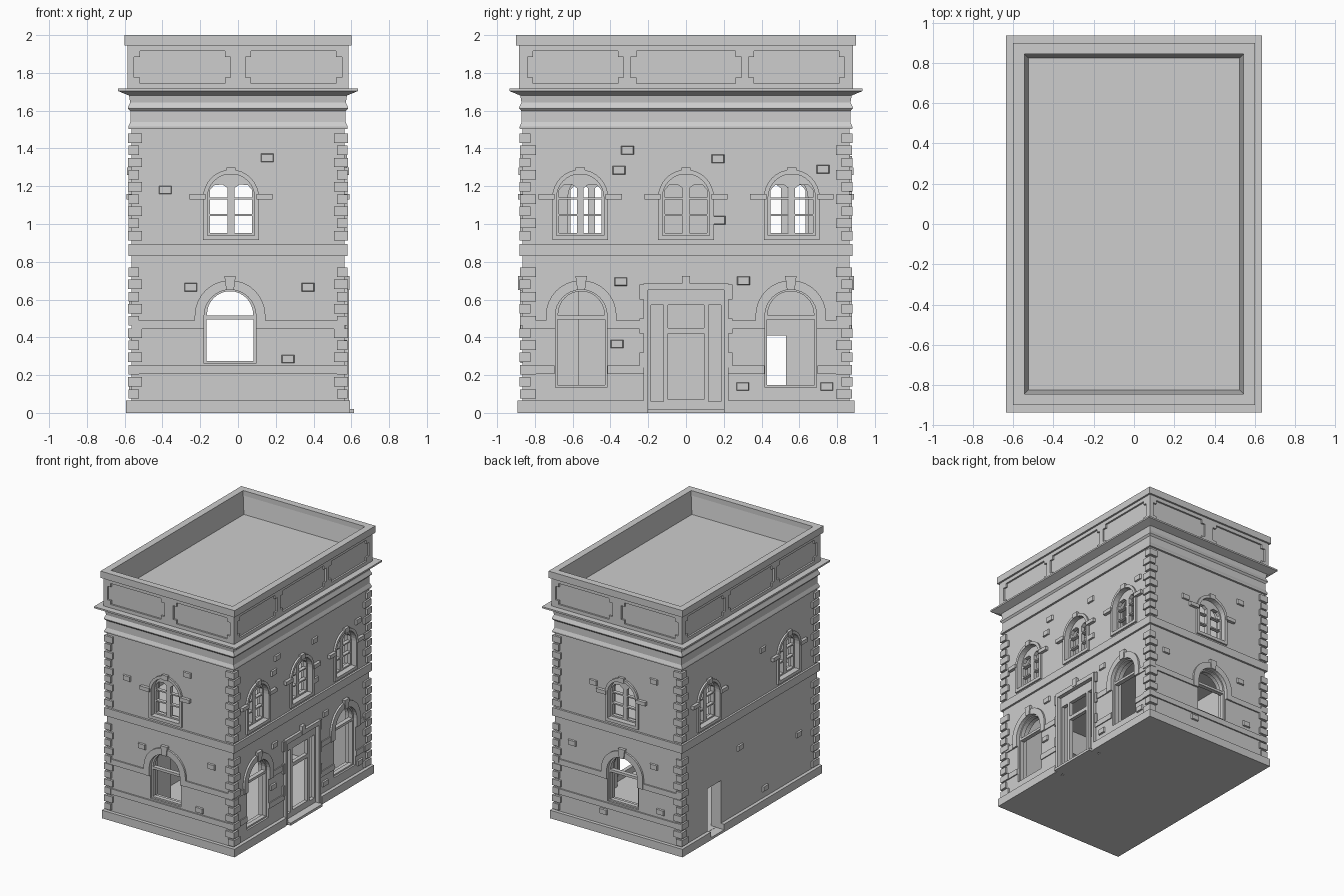
import bpy
import bmesh
import math
from mathutils import Matrix, Vector

if "Cube" in bpy.data.objects:
    bpy.data.objects.remove(bpy.data.objects["Cube"])

HALF_X, HALF_Y = 0.565, 0.865
WALL = 0.09
GREY = (0.61, 0.61, 0.61, 1)

stone = bpy.data.materials.new("grey stone")
stone.use_nodes = True
stone.diffuse_color = GREY
stone.node_tree.nodes["Principled BSDF"].inputs["Base Color"].default_value = GREY

# Each side: direction of u along the wall, outward normal, distance from centre
SIDES = {
    "front": (Vector((1, 0, 0)), Vector((0, -1, 0)), HALF_Y),
    "right": (Vector((0, 1, 0)), Vector((1, 0, 0)), HALF_X),
    "back": (Vector((-1, 0, 0)), Vector((0, 1, 0)), HALF_Y),
    "left": (Vector((0, -1, 0)), Vector((-1, 0, 0)), HALF_X),
}


def side_matrix(side, out):
    u, n, dist = SIDES[side]
    rot = Matrix((u, Vector((0, 0, 1)), n)).transposed().to_4x4()
    return Matrix.Translation(n * (dist + out)) @ rot


def add_object(name, mesh):
    mesh.materials.clear()
    mesh.materials.append(stone)
    obj = bpy.data.objects.new(name, mesh)
    bpy.context.collection.objects.link(obj)
    return obj


def plate(name, side, loops, inner, outer):
    """Flat plate on one side: first loop is the outline, the rest are holes."""
    curve = bpy.data.curves.new(name, "CURVE")
    curve.dimensions = "2D"
    curve.fill_mode = "BOTH"
    curve.extrude = (outer - inner) / 2
    for loop in loops:
        spline = curve.splines.new("POLY")
        spline.points.add(len(loop) - 1)
        for point, (u, z) in zip(spline.points, loop):
            point.co = (u, z, 0, 1)
        spline.use_cyclic_u = True
        spline.use_smooth = False
    temp = bpy.data.objects.new(name + " curve", curve)
    bpy.context.collection.objects.link(temp)
    graph = bpy.context.evaluated_depsgraph_get()
    mesh = bpy.data.meshes.new_from_object(temp.evaluated_get(graph))
    bpy.data.objects.remove(temp)
    mesh.transform(side_matrix(side, (inner + outer) / 2))
    return add_object(name, mesh)


def box(name, low, high, matrix=Matrix(), taper=1):
    bm = bmesh.new()
    bmesh.ops.create_cube(bm, size=1)
    low, high = Vector(low), Vector(high)
    for v in bm.verts:
        if v.co.z > 0:
            v.co.xy *= taper
        v.co = (low + high) / 2 + v.co * (high - low)
    bm.transform(matrix)
    mesh = bpy.data.meshes.new(name)
    bm.to_mesh(mesh)
    bm.free()
    return add_object(name, mesh)


def ring(name, profile):
    """Moulding swept round the building; profile is (outward offset, z)."""
    bm = bmesh.new()
    loops = []
    for o, z in profile:
        x, y = HALF_X + o, HALF_Y + o
        loops.append([bm.verts.new(c) for c in ((-x, -y, z), (x, -y, z), (x, y, z), (-x, y, z))])
    for a, b in zip(loops, loops[1:] + loops[:1]):
        for i in range(4):
            j = (i + 1) % 4
            bm.faces.new((a[i], a[j], b[j], b[i]))
    bmesh.ops.recalc_face_normals(bm, faces=bm.faces)
    mesh = bpy.data.meshes.new(name)
    bm.to_mesh(mesh)
    bm.free()
    return add_object(name, mesh)


def rect(u0, u1, z0, z1):
    return [(u0, z0), (u1, z0), (u1, z1), (u0, z1)]


def arc(c, r, spring, steps=16):
    return [(c + r * math.cos(math.pi * i / steps), spring + r * math.sin(math.pi * i / steps))
            for i in range(steps + 1)]


def arch(c, r, z0, spring):
    return [(c - r, z0), (c + r, z0)] + arc(c, r, spring)


def notched(u0, u1, z0, z1, n=0.03):
    return [(u0 + n, z0), (u1 - n, z0), (u1 - n, z0 + n), (u1, z0 + n), (u1, z1 - n), (u1 - n, z1 - n),
            (u1 - n, z1), (u0 + n, z1), (u0 + n, z1 - n), (u0, z1 - n), (u0, z0 + n), (u0 + n, z0 + n)]


def upper_window(side, c):
    spring = 1.14
    plate(side + " upper window surround", side,
          [arch(c, 0.148, 0.915, spring), arch(c, 0.125, 0.94, spring)], -0.02, 0.015)
    panes = []
    for s in (-1, 1):
        a, b = c + s * 0.018, c + s * 0.112
        panes += [rect(a, b, 0.952, 1.042), rect(a, b, 1.053, 1.13)]
        panes.append([(a, 1.14), (b, 1.14), (b, 1.18), (c + s * 0.09, 1.205), (c + s * 0.045, 1.21), (a, 1.19)])
        ends = sorted((c + s * 0.135, c + s * 0.22))
        plate(side + " impost", side, [rect(*ends, 1.13, 1.16)], 0, 0.025)
    plate(side + " upper window frame", side, [arch(c, 0.127, 0.93, spring)] + panes, -0.06, -0.03)
    plate(side + " upper keystone", side, [rect(c - 0.025, c + 0.025, 1.26, 1.3)], -0.01, 0.022)
    return arch(c, 0.125, 0.94, spring)


def lower_window(side, c, z0):
    spring, r = 0.515, 0.137
    hood = [(c + 0.187, 0.49)] + arc(c, 0.187, spring) + [(c - 0.187, 0.49), (c - 0.187, 0.445), (c - r, 0.445)]
    hood += arc(c, r, spring)[::-1] + [(c + r, 0.445), (c + 0.187, 0.445)]
    plate(side + " window hood", side, [hood], -0.02, 0.015)
    plate(side + " lower window frame", side,
          [arch(c, r, z0, spring), rect(c - 0.125, c + 0.125, z0 + 0.012, 0.495), arch(c, 0.122, 0.515, 0.522)],
          -0.05, -0.015)
    key = [(c - 0.02, 0.65), (c + 0.02, 0.65), (c + 0.03, 0.725), (c - 0.03, 0.725)]
    plate(side + " lower keystone", side, [key], -0.01, 0.024)
    return arch(c, r, z0, spring)


def strips(name, side, z0, z1, spans, out):
    for a, b in spans:
        plate(side + " " + name, side, [rect(a, b, z0, z1)], -0.08, out)


# Walls with window and door openings
openings = {
    "front": [upper_window("front", -0.037), lower_window("front", -0.042, 0.262)],
    "back": [upper_window("back", 0.037), lower_window("back", 0.042, 0.262)],
    "right": [upper_window("right", c) for c in (-0.56, 0, 0.56)]
    + [lower_window("right", c, 0.135) for c in (-0.555, 0.555)] + [rect(-0.2, 0.2, 0.02, 0.65)],
    "left": [upper_window("left", c) for c in (-0.52, 0.5)] + [rect(-0.53, -0.36, 0.02, 0.41)],
}
for side, holes in openings.items():
    half = HALF_X if side in ("front", "back") else HALF_Y - WALL
    plate(side + " wall", side, [rect(-half, half, 0.01, 1.71)] + holes, -WALL, 0)

# Entrance on the right side
plate("door surround", "right", [[(0.2, 0), (0.225, 0), (0.225, 0.685), (-0.225, 0.685), (-0.225, 0),
                                  (-0.2, 0), (-0.2, 0.65), (0.2, 0.65)]], -0.03, 0.022)
plate("door frame", "right", [rect(-0.2, 0.2, 0.02, 0.65), rect(-0.095, 0.095, 0.07, 0.42),
                              rect(-0.095, 0.095, 0.45, 0.57), rect(-0.185, -0.12, 0.06, 0.57),
                              rect(0.12, 0.185, 0.06, 0.57)], -0.04, -0.01)
plate("door keystone", "right", [rect(-0.02, 0.02, 0.66, 0.725)], 0, 0.026)
for s in (-1, 1):
    for z in (0.24, 0.42, 0.6):
        ends = sorted((s * 0.21, s * 0.245))
        plate("door jamb block", "right", [rect(*ends, z, z + 0.08)], 0, 0.015)
box("door step", (0.5, -0.205, 0), (0.615, 0.205, 0.02))
box("side door threshold", (-0.593, 0.36, 0), (-0.5, 0.53, 0.02))

# Plinth, left open at the two doors
wide = HALF_X + 0.028
plinth_spans = {
    "front": [(-wide, wide)],
    "back": [(-wide, wide)],
    "right": [(-HALF_Y, -0.225), (0.225, HALF_Y)],
    "left": [(-HALF_Y, -0.53), (-0.36, HALF_Y)],
}
for side, spans in plinth_spans.items():
    strips("plinth", side, 0, 0.065, spans, 0.028)

# Floors, inner corner room and roof deck
box("ground floor", (-0.52, -0.82, 0), (0.52, 0.82, 0.022))
box("upper floor", (-0.5, -0.8, 0.84), (0.5, 0.8, 0.88))
box("corner room", (-0.5, -0.79, 0.02), (-0.2, -0.57, 0.85))
box("roof deck", (-0.55, -0.85, 1.76), (0.55, 0.85, 1.82))

# String courses
ring("middle band", [(-0.02, 0.83), (0.016, 0.83), (0.016, 0.895), (-0.02, 0.895)])
for side, c in (("front", -0.042), ("back", 0.042)):
    strips("string course", side, 0.445, 0.49, [(-HALF_X, c - 0.187), (c + 0.187, HALF_X)], 0.011)
    strips("string course", side, 0.205, 0.25, [(-HALF_X, HALF_X)], 0.011)
for z, gap in ((0.445, 0.187), (0.205, 0.14)):
    spans = [(0.225, 0.555 - gap), (0.555 + gap, HALF_Y)]
    strips("string course", "right", z, z + 0.045, spans + [(-b, -a) for a, b in spans], 0.008)

# Entablature, parapet and coping
ring("cornice", [(-0.03, 1.5), (0.015, 1.503), (0.016, 1.515), (0.005, 1.54), (0.005, 1.597), (0.018, 1.611),
                 (0.018, 1.618), (0.006, 1.643), (0.012, 1.68), (0.07, 1.704), (0.07, 1.717), (-0.03, 1.717)])
ring("parapet", [(-0.042, 1.7), (0.006, 1.7), (0.006, 1.96), (-0.02, 1.96), (-0.042, 1.81)])
ring("coping", [(-0.02, 1.945), (0.035, 1.945), (0.035, 2), (-0.02, 2)])
for side in SIDES:
    if side in ("front", "back"):
        half, spans = HALF_X, [(-0.55, -0.04), (0.04, 0.55)]
    else:
        half, spans = HALF_Y, [(-0.84, -0.33), (-0.293, 0.293), (0.33, 0.84)]
    plate(side + " parapet panels", side, [rect(-half - 0.02, half + 0.02, 1.71, 1.95)]
          + [notched(a, b, 1.745, 1.915) for a, b in spans], 0, 0.02)

# Corner quoins, long and short in turn
for sx in (-1, 1):
    for sy in (-1, 1):
        for row in range(22):
            z = 0.075 + row * 0.0645
            if 0.78 < z < 0.89:
                continue
            a, b = (0.075, 0.06) if row % 2 else (0.055, 0.085)
            o = 0.017 if row % 2 else 0.014
            x, y = HALF_X + o, HALF_Y + o
            xs, ys = sorted((sx * x, sx * (x - a))), sorted((sy * y, sy * (y - b)))
            box("quoin", (xs[0], ys[0], z), (xs[1], ys[1], z + 0.05))

# Scattered raised bricks
BRICKS = {
    "front": [(0.155, 1.35), (-0.385, 1.18), (-0.25, 0.665), (0.37, 0.665), (0.265, 0.285)],
    "right": [(-0.31, 1.39), (-0.355, 1.285), (0.17, 1.345), (0.725, 1.29), (0.175, 1.02), (-0.345, 0.695),
              (0.305, 0.7), (-0.365, 0.365), (0.3, 0.14), (0.745, 0.14)],
    "back": [(-0.22, 1.19), (0.32, 1.34), (-0.41, 0.65), (0.32, 0.65), (-0.13, 0.17), (0.38, 0.3)],
    "left": [(0.17, 1.27), (-0.12, 0.59), (0.63, 0.41), (0.2, 0.14)],
}
for side, spots in BRICKS.items():
    for u, z in spots:
        box(side + " brick", (u - 0.037, z - 0.024, -0.01), (u + 0.037, z + 0.024, 0.013),
            side_matrix(side, 0), 0.8)
